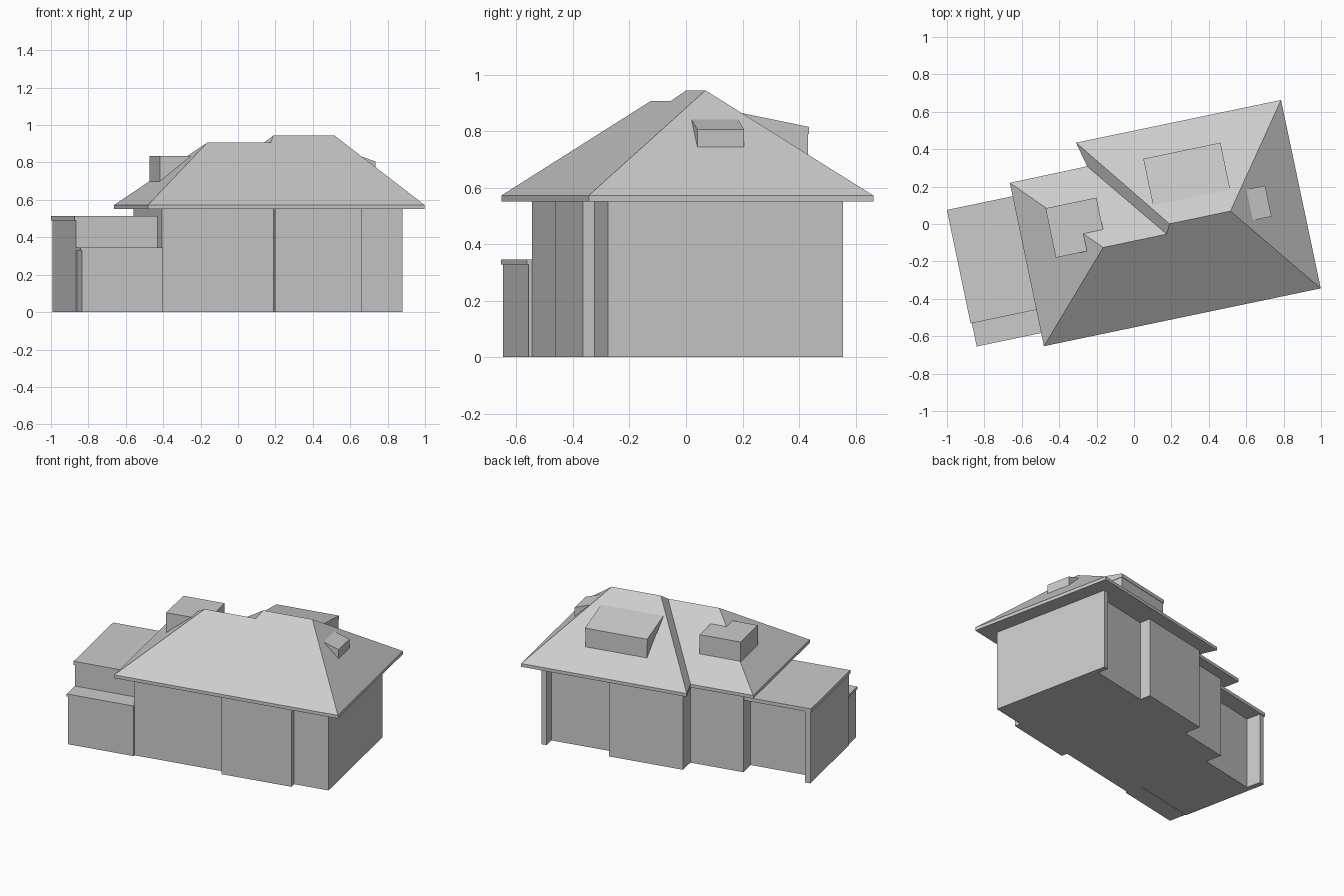
import bpy, bmesh, math

old = bpy.data.objects.get("Cube")
if old:
    bpy.data.objects.remove(old, do_unlink=True)

TURN = math.radians(11.8)   # the house stands turned on its plot

grey = bpy.data.materials.new("plain grey")
grey.use_nodes = True
grey.diffuse_color = (0.6, 0.6, 0.6, 1)
grey.node_tree.nodes["Principled BSDF"].inputs["Base Color"].default_value = (0.6, 0.6, 0.6, 1)


def finish(name, bm):
    bmesh.ops.recalc_face_normals(bm, faces=bm.faces)
    mesh = bpy.data.meshes.new(name)
    bm.to_mesh(mesh)
    bm.free()
    mesh.materials.append(grey)
    obj = bpy.data.objects.new(name, mesh)
    obj.rotation_euler.z = TURN
    bpy.context.collection.objects.link(obj)


def solid(name, outline, bottom, top, top_faces=None, peaks=()):
    """Upright solid on an outline; top is one height or one per corner."""
    n = len(outline)
    tops = top if isinstance(top, (list, tuple)) else [top] * n
    bm = bmesh.new()
    low = [bm.verts.new((x, y, bottom)) for x, y in outline]
    high = [bm.verts.new((x, y, z)) for (x, y), z in zip(outline, tops)]
    high += [bm.verts.new(p) for p in peaks]
    bm.faces.new(low[::-1])
    for i in range(n):
        j = (i + 1) % n
        bm.faces.new((low[i], low[j], high[j], high[i]))
    for face in top_faces or [range(n)]:
        bm.faces.new([high[i] for i in face])
    finish(name, bm)


def block(name, x0, x1, y0, y1, bottom, top):
    solid(name, [(x0, y0), (x1, y0), (x1, y1), (x0, y1)], bottom, top)


# Main walls with front bay, rear bay and corner pier
solid("main_walls", [
    (-.51, -.45), (.10, -.45), (.10, -.492), (.571, -.492), (.571, -.45),
    (.805, -.45), (.805, .40), (.771, .40), (.771, .325), (.35, .325),
    (.35, .40), (-.152, .40), (-.152, .285), (-.51, .285)], 0, .555)

# Two joined hip roofs with a shared front slope
solid("hip_roof", [
    (-.605, -.541), (.907, -.541), (.905, .488),
    (-.2145, .489), (-.182, .353), (-.605, .351)], .55, .572,
    top_faces=[(0, 1, 9, 8, 7, 6), (1, 2, 9), (2, 3, 8, 9),
               (3, 4, 7, 8), (4, 5, 6, 7), (5, 0, 6)],
    peaks=[(-.187, -.089, .906), (.16, -.089, .906),
           (.186, -.038, .944), (.519, -.038, .944)])

# Side annex with a recessed rear wall and a pier
solid("annex_walls", [
    (-.51, -.34), (-.51, .17), (-.92, .17), (-.92, .272),
    (-.957, .272), (-.957, -.34)], 0, .492)
block("annex_roof", -.964, -.51, -.342, .278, .49, .514)

# Low front extension
block("extension_walls", -.95, -.508, -.463, -.342, 0, .33)
block("extension_roof", -.957, -.508, -.469, -.342, .328, .346)

# Dormers
block("flat_dormer", -.446, -.168, -.091, .179, .62, .835)
block("side_dormer", .60, .728, -.111, .058, .68, [.85, .805, .805, .85])
block("rear_dormer", .123, .538, .05, .328, .62, [.86, .86, .80, .80])
block("rear_dormer_roof", .12, .541, .076, .331, .79, [.866, .866, .815, .815])
